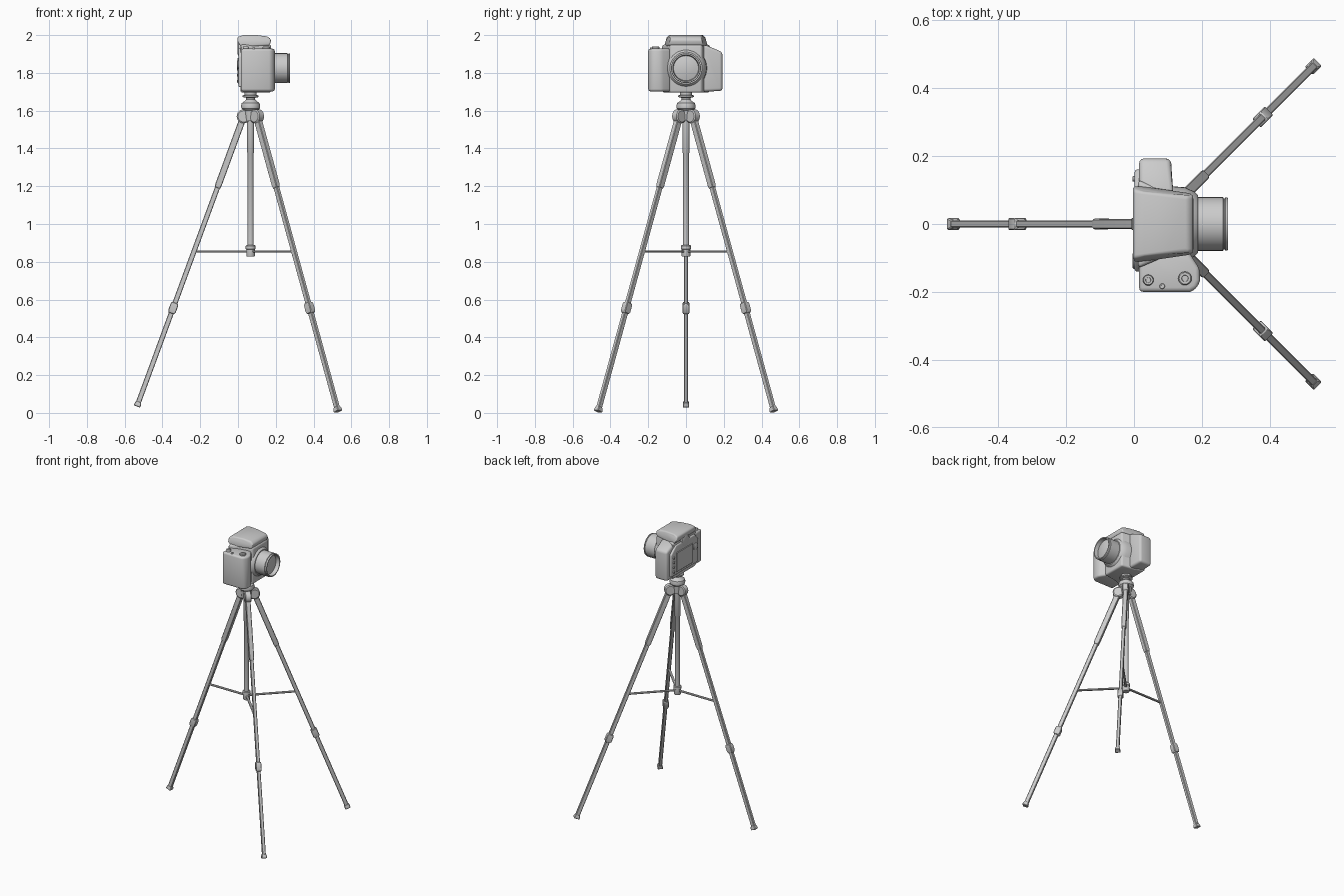
import bpy, bmesh, math
from mathutils import Vector, Matrix

if "Cube" in bpy.data.objects:
    bpy.data.objects.remove(bpy.data.objects["Cube"])

CX = 0.067          # tripod axis
LZ = 1.825          # lens height


def finish(name, bm, bevel=0.0, seg=3, min_angle=30):
    bmesh.ops.recalc_face_normals(bm, faces=bm.faces)
    if bevel:
        edges = [e for e in bm.edges if e.calc_face_angle(0) > math.radians(min_angle)]
        bmesh.ops.bevel(bm, geom=edges, offset=bevel, segments=seg, profile=0.5,
                        affect='EDGES', clamp_overlap=True)
    me = bpy.data.meshes.new(name)
    bm.to_mesh(me)
    bm.free()
    ob = bpy.data.objects.new(name, me)
    bpy.context.collection.objects.link(ob)
    bpy.ops.object.select_all(action='DESELECT')
    ob.select_set(True)
    bpy.context.view_layer.objects.active = ob
    bpy.ops.object.shade_smooth_by_angle(angle=math.radians(35))
    return ob


def prism(name, pts, lo, hi, axis, bevel=0.0, seg=3, shape=None):
    """Extrude a 2D outline along one axis; shape() may then reshape each vertex."""
    def place(a, b, t):
        return {'x': (t, a, b), 'y': (a, t, b), 'z': (a, b, t)}[axis]
    bm = bmesh.new()
    a = [bm.verts.new(place(*p, lo)) for p in pts]
    b = [bm.verts.new(place(*p, hi)) for p in pts]
    bm.faces.new(a)
    bm.faces.new(b)
    for i in range(len(pts)):
        j = (i + 1) % len(pts)
        bm.faces.new((a[i], a[j], b[j], b[i]))
    if shape:
        for v in bm.verts:
            v.co = shape(v.co)
    return finish(name, bm, bevel, seg)


def lathe(name, profile, origin, direction, n=32):
    """Revolve (radius, height) points around a direction through origin."""
    bm = bmesh.new()
    m = Matrix.Translation(origin) @ Vector(direction).to_track_quat('Z', 'Y').to_matrix().to_4x4()
    rings = [[bm.verts.new(m @ Vector((r * math.cos(k * math.tau / n), r * math.sin(k * math.tau / n), h)))
              for k in range(n)] for r, h in profile]
    for a, b in zip(rings, rings[1:]):
        for k in range(n):
            j = (k + 1) % n
            bm.faces.new((a[k], a[j], b[j], b[k]))
    bm.faces.new(rings[0])
    bm.faces.new(rings[-1])
    return finish(name, bm)


def beam(name, p0, p1, sections, side):
    """Rectangular beam along p0-p1; sections are (distance, width, depth)."""
    p0 = Vector(p0)
    d = (Vector(p1) - p0).normalized()
    side = Vector(side).normalized()
    up = d.cross(side)
    bm = bmesh.new()
    rings = []
    for t, w, h in sections:
        rings.append([bm.verts.new(p0 + d * t + side * (sx * w / 2) + up * (sy * h / 2))
                      for sx, sy in ((-1, -1), (1, -1), (1, 1), (-1, 1))])
    for a, b in zip(rings, rings[1:]):
        for k in range(4):
            j = (k + 1) % 4
            bm.faces.new((a[k], a[j], b[j], b[k]))
    bm.faces.new(rings[0])
    bm.faces.new(rings[-1])
    return finish(name, bm, 0.003, 1)


# Tripod legs, each with hinge, sleeve, tube, clamp, foot and brace
legs = {
    'back': ((0.03, 0, 1.57), (-0.535, 0, 0.034)),
    'front_left': ((0.1, 0.036, 1.57), (0.53, 0.466, 0.007)),
    'front_right': ((0.1, -0.036, 1.57), (0.53, -0.466, 0.007)),
}
for tag, (p0, p1) in legs.items():
    p0, p1 = Vector(p0), Vector(p1)
    d = (p1 - p0).normalized()
    L = (p1 - p0).length
    side = Vector((-d.y, d.x, 0)).normalized()
    at = lambda z: (z - p0.z) / d.z
    lathe(tag + '_hinge', [(0.03, 0), (0.037, 0.005), (0.037, 0.037), (0.03, 0.042)],
          p0 - side * 0.021, side, 24)
    s = at(1.2)
    beam(tag + '_upper_leg', p0, p1,
         [(0, 0.03, 0.035), (s - 0.01, 0.031, 0.035), (s + 0.01, 0.026, 0.03)], side)
    beam(tag + '_lower_leg', p0, p1, [(s - 0.02, 0.022, 0.027), (L - 0.005, 0.022, 0.027)], side)
    c = at(0.555)
    beam(tag + '_clamp', p0, p1, [(c - 0.03, 0.032, 0.034), (c - 0.018, 0.036, 0.042),
                                  (c + 0.018, 0.036, 0.042), (c + 0.03, 0.03, 0.032)], side)
    beam(tag + '_foot', p0, p1, [(L - 0.028, 0.024, 0.029), (L - 0.012, 0.034, 0.036),
                                 (L, 0.034, 0.036)], side)
    hit = p0 + d * at(0.855)
    start = Vector((CX, 0, 0.855))
    beam(tag + '_brace', start, hit, [(0, 0.016, 0.011), ((hit - start).length, 0.016, 0.011)], side)

# Centre column, collar and head
lathe('centre_column', [(0.016, 0.84), (0.016, 1.375), (0.019, 1.38), (0.019, 1.6)], (CX, 0, 0), (0, 0, 1), 20)
lathe('column_collar', [(0.021, 0.828), (0.023, 0.832), (0.023, 0.866), (0.026, 0.868), (0.026, 0.884),
                        (0.022, 0.888)], (CX, 0, 0), (0, 0, 1), 20)
lathe('tripod_head', [(0.03, 1.545), (0.036, 1.6), (0.049, 1.612), (0.051, 1.625), (0.047, 1.64),
                      (0.03, 1.652), (0.024, 1.66), (0.024, 1.668), (0.042, 1.672), (0.042, 1.68),
                      (0.032, 1.683), (0.032, 1.71)], (CX, 0, 0), (0, 0, 1))

# Camera body: centre, hand grip and far side
prism('camera_body', [(0.012, -0.13), (0.012, 0.13), (0.075, 0.103), (0.175, 0.085),
                      (0.175, -0.085), (0.075, -0.103)], 1.695, 1.95, 'z', 0.012)
prism('hand_grip', [(0.015, -0.2), (0.165, -0.2), (0.185, -0.19), (0.195, -0.165), (0.193, -0.13),
                    (0.178, -0.108), (0.16, -0.08), (0.015, -0.08)], 1.702, 1.928, 'z', 0.013)
prism('camera_side', [(0.05, 1.698), (0.193, 1.705), (0.193, 1.91), (0.11, 1.945), (0.05, 1.945)],
      0.015, 0.118, 'x', 0.015,
      shape=lambda c: Vector((c.x - (0.01 if c.x > 0.1 and c.y > 0.15 else 0), c.y, c.z)))

# Viewfinder hump, tapering forwards and upwards
prism('viewfinder_hump', [(-0.003, 1.962), (-0.003, 1.99), (0.03, 2.0), (0.1, 2.0), (0.16, 1.992),
                          (0.176, 1.975), (0.168, 1.945), (0.02, 1.935)], -0.115, 0.115, 'y', 0.009,
      shape=lambda c: Vector((c.x, c.y * (1 - 1.3 * max(c.x, 0)) * (0.87 if c.z > 1.985 else 1), c.z)))
lathe('eyepiece', [(0.04, 0), (0.04, 0.02), (0.032, 0.024)], (0.022, 0, 1.93), (-1, 0, 0), 20)

# Back panel with screen, buttons and dial
prism('back_panel', [(-0.14, 1.725), (0.16, 1.725), (0.16, 1.88), (0.105, 1.93), (-0.105, 1.93),
                     (-0.14, 1.89)], 0.002, 0.03, 'x', 0.007)
prism('screen', [(-0.075, 1.745), (0.105, 1.745), (0.105, 1.88), (-0.075, 1.88)], -0.003, 0.01, 'x', 0.002, 1)
lathe('back_dial', [(0.024, 0), (0.024, 0.008), (0.019, 0.011)], (0.006, -0.108, 1.845), (-1, 0, 0), 20)
for i in range(4):
    lathe(f'back_button_{i + 1}', [(0.008, 0), (0.008, 0.007), (0.006, 0.009)],
          (0.004, 0.133, 1.755 + i * 0.033), (-1, 0, 0), 12)

# Top controls on the grip
for name, x, y, r, h in (('shutter_button', 0.15, -0.16, 0.02, 0.013), ('mode_dial', 0.042, -0.165, 0.016, 0.014),
                         ('small_button', 0.083, -0.183, 0.008, 0.008)):
    lathe(name, [(r, 0), (r, h * 0.75), (r * 0.85, h), (r * 0.5, h), (r * 0.45, h * 0.8)],
          (x, y, 1.926), (0, 0, 1), 20)

# Lens mount and barrel with recessed glass
lathe('lens_mount', [(0.112, 0.1), (0.108, 0.15), (0.095, 0.178), (0.085, 0.188)], (0, 0, LZ), (1, 0, 0), 40)
lathe('lens', [(0.079, 0.15), (0.079, 0.262), (0.075, 0.264), (0.075, 0.267), (0.079, 0.269), (0.077, 0.276),
               (0.07, 0.276), (0.066, 0.25), (0.04, 0.257), (0.012, 0.26)], (0, 0, LZ), (1, 0, 0), 40)
